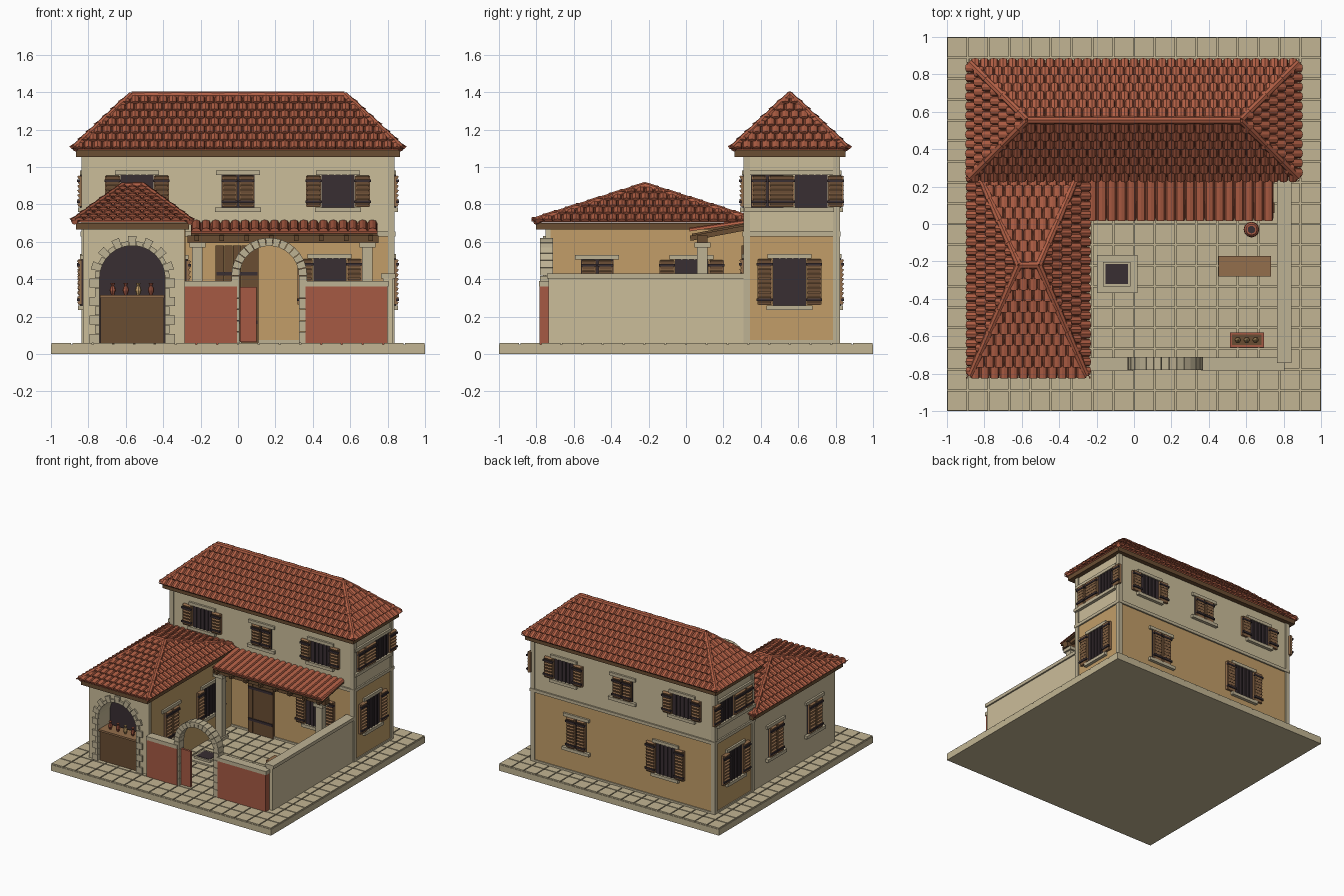
import bpy, bmesh, math
from mathutils import Vector, Matrix

if "Cube" in bpy.data.objects:
    bpy.data.objects.remove(bpy.data.objects["Cube"])

def lin(c):
    return tuple((v / 255 / 12.92) if v < 10 else ((v / 255 + 0.055) / 1.055) ** 2.4 for v in c) + (1,)

COL = {"beige_plaster": (203, 189, 154), "ochre_plaster": (194, 158, 104), "roof_clay": (176, 94, 68),
       "red_plaster": (166, 90, 68), "paving_stone": (194, 181, 147), "trim_stone": (190, 178, 148),
       "dark_wood": (106, 77, 50), "shutter_wood": (148, 110, 76), "dark_opening": (56, 46, 50)}
MATS = {}
for k, c in COL.items():
    MATS[k] = bpy.data.materials.new(k)
    MATS[k].diffuse_color = lin(c)
PARTS = {}

def part(name, mat):
    if name not in PARTS:
        PARTS[name] = (bmesh.new(), mat)
    return PARTS[name][0]

def box(name, mat, x0, x1, y0, y1, z0, z1, M=Matrix()):
    m = M @ Matrix.Translation(((x0 + x1) / 2, (y0 + y1) / 2, (z0 + z1) / 2)) @ Matrix.Diagonal((x1 - x0, y1 - y0, z1 - z0, 1))
    bmesh.ops.create_cube(part(name, mat), size=1, matrix=m)

def prism(name, mat, pts, y0, y1):
    # xz outline extruded along y
    bm = part(name, mat)
    a = [bm.verts.new((x, y0, z)) for x, z in pts]
    b = [bm.verts.new((x, y1, z)) for x, z in pts]
    bm.faces.new(a)
    bm.faces.new(b[::-1])
    for i in range(len(a)):
        j = (i + 1) % len(a)
        bm.faces.new((a[i], b[i], b[j], a[j]))

def lathe(name, mat, x, y, z, prof, n=10):
    bm = part(name, mat)
    rings = [[bm.verts.new((x + r * math.cos(i * 2 * math.pi / n), y + r * math.sin(i * 2 * math.pi / n), z + h))
              for i in range(n)] for r, h in prof]
    for a, b in zip(rings, rings[1:]):
        for i in range(n):
            bm.faces.new((a[i], a[(i + 1) % n], b[(i + 1) % n], b[i]))
    bm.faces.new(rings[0][::-1])
    bm.faces.new(rings[-1])

def rod(name, mat, p, q, r, n=8):
    p, q = Vector(p), Vector(q)
    d = q - p
    m = Matrix.Translation((p + q) / 2) @ d.to_track_quat('Z', 'Y').to_matrix().to_4x4()
    bmesh.ops.create_cone(part(name, mat), cap_ends=True, segments=n, radius1=r, radius2=r, depth=d.length, matrix=m)

def slope(name, A, B, C, D, row, col):
    # barrel tiles laid on one slope, then cut along the hips
    A, B, C, D = map(Vector, (A, B, C, D))
    u = (B - A).normalized()
    n = u.cross(D - A).normalized()
    v = n.cross(u)
    W, L = (B - A).length, (D - A).dot(v)
    nr, nc = max(1, round(L / row)), round(W / col)
    dr, dc = L / nr, W / nc
    t = bmesh.new()
    for r in range(nr):
        for c in range(-1, nc + 1):
            uc = (c + 0.5 + 0.5 * (r % 2)) * dc
            ends = []
            for vv, lift in ((r * dr - 0.008, 0.013), ((r + 1) * dr, 0.0)):
                ends.append([t.verts.new(A + u * (uc - math.cos(k * math.pi / 4) * dc * 0.49) + v * vv
                             + n * (lift + 0.019 * math.sin(k * math.pi / 4))) for k in range(5)])
            lo, hi = ends
            for k in range(4):
                t.faces.new((lo[k], lo[k + 1], hi[k + 1], hi[k]))
            t.faces.new(lo[::-1])
    for co, no in ((A, n.cross(D - A)), (B, (C - B).cross(n))):
        bmesh.ops.bisect_plane(t, geom=t.verts[:] + t.edges[:] + t.faces[:], plane_co=co, plane_no=no.normalized(), clear_outer=True)
    t.faces.new([t.verts.new(p) for p in ((A, B, C) if C == D else (A, B, C, D))])
    me = bpy.data.meshes.new("tmp")
    t.to_mesh(me)
    t.free()
    part(name, "roof_clay").from_mesh(me)
    bpy.data.meshes.remove(me)

def hip_roof(name, x0, x1, y0, y1, z0, z1, rx0, rx1):
    yr = (y0 + y1) / 2
    a, b, c, d = (x0, y0, z0), (x1, y0, z0), (x1, y1, z0), (x0, y1, z0)
    p, q = (rx0, yr, z1), (rx1, yr, z1)
    for s in ((a, b, q, p), (c, d, p, q), (b, c, q, q), (d, a, p, p)):
        slope(name + "_tiles", *s, 0.06, 0.05)
    for e in ((a, p), (d, p), (b, q), (c, q), (p, q)):
        s, f = [Vector(k) + Vector((0, 0, 0.008)) for k in e]
        k = max(1, round((f - s).length / 0.07))
        for i in range(k):
            rod(name + "_ridge_caps", "roof_clay", s.lerp(f, i / k), s.lerp(f, (i + 1) / k), 0.02 + 0.002 * (i % 2))
    box(name + "_fascia", "dark_wood", x0 + 0.008, x1 - 0.008, y0 + 0.008, y1 - 0.008, z0 - 0.037, z0 - 0.001)

def voussoirs(name, cx, cz, r0, r1, r2, y0, y1, n, zb, nj):
    # arch stones alternating r1/r2, with jamb stones below
    for i in range(n):
        a, b = math.pi * (i + 0.03) / n, math.pi * (i + 0.97) / n
        R = r2 if i % 2 else r1
        prism(name, "trim_stone", [(cx + r * math.cos(t), cz + r * math.sin(t))
              for r, t in ((r0, a), (R, a), (R, b), (r0, b))], y0, y1)
    h = (cz - zb) / nj
    for j in range(nj):
        R = r1 if j % 2 else r2
        for s in (-1, 1):
            xa, xb = sorted((cx + s * r0, cx + s * R))
            box(name, "trim_stone", xa, xb, y0, y1, zb + j * h, zb + (j + 0.96) * h)

def window(x, y, ang, z0, z1, is_open, w=0.175):
    M = Matrix.Translation((x, y, 0)) @ Matrix.Rotation(math.radians(ang), 4, 'Z')
    h = w / 2
    box("window_lintels", "trim_stone", -h - 0.03, h + 0.03, -0.016, 0.01, z1, z1 + 0.025, M)
    box("window_sills", "trim_stone", -h - 0.035, h + 0.035, -0.025, 0.01, z0 - 0.025, z0, M)
    box("window_panes", "dark_opening", -h, h, -0.006, 0.01, z0, z1, M)
    if is_open:
        for i in range(1, 5):
            bx = -h + w * i / 5
            box("window_bars", "dark_opening", bx - 0.004, bx + 0.004, -0.014, -0.004, z0, z1, M)
    for s in (-1, 1):
        a, b = sorted((s * h, s * 2 * h)) if is_open else sorted((s * 0.003, s * h))
        box("shutter_frames", "shutter_wood", a + 0.003, b - 0.003, -0.018, 0, z0 + 0.004, z1 - 0.004, M)
        n = round((z1 - z0) / 0.026)
        for i in range(n):
            zc = z0 + (i + 0.5) * (z1 - z0) / n
            S = M @ Matrix.Translation((0, -0.02, zc)) @ Matrix.Rotation(0.5, 4, 'X')
            box("shutter_slats", "shutter_wood", a + 0.01, b - 0.01, -0.006, 0.006, -0.009, 0.009, S)
        for zz in (z0 + 0.03, z1 - 0.03):
            box("shutter_hinges", "dark_opening", a, b, -0.031, -0.015, zz - 0.007, zz + 0.007, M)

# paved base
box("base_slab", "paving_stone", -1, 1, -1, 1, 0, 0.05)
g = 2 / 18
for i in range(18):
    for j in range(18):
        box("paving_tiles", "paving_stone", -1 + i * g + 0.004, -1 + (i + 1) * g - 0.004,
            -1 + j * g + 0.004, -1 + (j + 1) * g - 0.004, 0.045, 0.06)

# main house
box("ground_floor", "ochre_plaster", -0.83, 0.83, 0.315, 0.815, 0.05, 0.64)
box("upper_floor", "beige_plaster", -0.83, 0.83, 0.315, 0.815, 0.64, 1.06)
box("string_course", "trim_stone", -0.842, 0.842, 0.303, 0.827, 0.63, 0.655)
box("plinth", "trim_stone", -0.838, 0.838, 0.307, 0.823, 0.05, 0.075)
for x in (-0.82, 0.82):
    for y in (0.325, 0.805):
        box("corner_posts", "trim_stone", x - 0.018, x + 0.018, y - 0.018, y + 0.018, 0.05, 1.06)
hip_roof("main_roof", -0.875, 0.875, 0.25, 0.86, 1.092, 1.375, -0.57, 0.57)

# shop wing with arched front
cx, cz, r = -0.565, 0.405, 0.175
arc = [(cx - r * math.cos(i * math.pi / 16), cz + r * math.sin(i * math.pi / 16)) for i in range(17)]
prism("wing_front_wall", "beige_plaster", [(-0.83, 0.05), (cx - r, 0.05)] + arc +
      [(cx + r, 0.05), (-0.285, 0.05), (-0.285, 0.67), (-0.83, 0.67)], -0.75, -0.6)
box("wing_body", "beige_plaster", -0.83, -0.285, -0.6, 0.32, 0.05, 0.67)
box("wing_courtyard_plaster", "ochre_plaster", -0.287, -0.28, -0.725, 0.318, 0.055, 0.668)
box("shop_dark_back", "dark_opening", cx - r, cx + r, -0.607, -0.598, 0.06, 0.6)
voussoirs("shop_arch_stones", cx, cz, 0.175, 0.2, 0.228, -0.765, -0.74, 15, 0.06, 7)
box("shop_counter", "dark_wood", cx - 0.17, cx + 0.17, -0.745, -0.64, 0.055, 0.30)
box("shop_counter_top", "shutter_wood", cx - 0.173, cx + 0.173, -0.755, -0.63, 0.30, 0.315)
for i, x in enumerate((-0.67, -0.6, -0.533, -0.465)):
    lathe("counter_jars_%d" % (i + 1), "ochre_plaster" if i == 2 else "red_plaster", x, -0.7, 0.315,
          [(0.008, 0), (0.017, 0.025), (0.014, 0.04), (0.007, 0.05), (0.013, 0.065)], 8)
hip_roof("wing_roof", -0.875, -0.255, -0.81, 0.37, 0.703, 0.89, -0.615, -0.51)

# porch lean-to
slope("porch_roof_tiles", (-0.25, 0.03, 0.645), (0.745, 0.03, 0.645), (0.745, 0.32, 0.70), (-0.25, 0.32, 0.70), 0.4, 0.052)
T = Matrix.Translation((0, 0.03, 0.645)) @ Matrix.Rotation(math.atan(0.055 / 0.29), 4, 'X')
box("porch_boarding", "dark_wood", -0.25, 0.745, 0.002, 0.29, -0.014, -0.002, T)
for i in range(8):
    x = -0.22 + i * 0.133
    box("porch_rafters", "dark_wood", x - 0.012, x + 0.012, -0.012, 0.28, -0.038, -0.01, T)
box("porch_beam", "dark_wood", -0.27, 0.75, 0.06, 0.115, 0.595, 0.635)
for x in (-0.217, 0.692):
    box("porch_posts", "trim_stone", x - 0.028, x + 0.028, 0.06, 0.116, 0.05, 0.6)
    box("porch_post_caps", "trim_stone", x - 0.042, x + 0.042, 0.046, 0.13, 0.57, 0.597)
    box("porch_post_feet", "trim_stone", x - 0.04, x + 0.04, 0.048, 0.128, 0.05, 0.085)

# front door of planks
for i in range(5):
    box("door_planks", "dark_wood", -0.12 + i * 0.046 + 0.001, -0.12 + (i + 1) * 0.046 - 0.001, 0.298, 0.32, 0.06, 0.58)
for z in (0.17, 0.43):
    box("door_straps", "dark_opening", -0.115, 0.105, 0.291, 0.3, z - 0.01, z + 0.01)

# windows: upper, then ground
for y, a in ((0.315, 0), (0.815, 180)):
    for x in (-0.54, 0, 0.535):
        window(x, y, a, 0.785, 0.957, x != 0)
for s in (-1, 1):
    window(s * 0.83, 0.435, s * 90, 0.785, 0.957, False)
    window(s * 0.83, 0.67, s * 90, 0.785, 0.957, True)
    window(s * 0.83, 0.553, s * 90, 0.26, 0.51, True)
window(0.49, 0.315, 0, 0.26, 0.51, True)
window(0.42, 0.815, 180, 0.26, 0.51, False)
window(-0.39, 0.815, 180, 0.26, 0.51, True)
window(-0.281, -0.475, 90, 0.26, 0.505, False)
window(-0.281, 0.03, 90, 0.26, 0.505, True)
window(-0.83, -0.475, -90, 0.26, 0.505, False)
window(-0.83, 0.03, -90, 0.26, 0.505, False)

# courtyard walls, gate arch and gate leaf
box("side_wall", "beige_plaster", 0.775, 0.83, -0.735, 0.32, 0.05, 0.41)
box("side_wall_cap", "trim_stone", 0.765, 0.842, -0.742, 0.315, 0.405, 0.432)
for a, b in ((-0.285, -0.005), (0.36, 0.8)):
    box("front_wall", "red_plaster", a, b, -0.783, -0.725, 0.05, 0.365)
    box("front_wall_cap", "trim_stone", a, b + 0.005 * (a > 0), -0.787, -0.715, 0.362, 0.392)
voussoirs("gate_arch_stones", 0.167, 0.42, 0.158, 0.202, 0.202, -0.781, -0.712, 15, 0.06, 6)
box("gate_leaf", "red_plaster", 0.012, 0.1, -0.76, -0.742, 0.065, 0.36)

# pool, table, planter and pot in the courtyard
box("pool_step", "trim_stone", -0.197, 0.02, -0.37, -0.165, 0.05, 0.072)
box("pool_rim", "trim_stone", -0.165, -0.02, -0.335, -0.202, 0.06, 0.088)
box("pool_water", "dark_opening", -0.152, -0.033, -0.322, -0.215, 0.08, 0.091)
box("table_top", "shutter_wood", 0.452, 0.732, -0.28, -0.17, 0.18, 0.2)
for x in (0.475, 0.71):
    for y in (-0.262, -0.188):
        box("table_legs", "dark_wood", x - 0.01, x + 0.01, y - 0.01, y + 0.01, 0.055, 0.185)
box("planter_box", "red_plaster", 0.512, 0.695, -0.66, -0.58, 0.055, 0.13)
box("planter_soil", "dark_wood", 0.525, 0.682, -0.648, -0.592, 0.125, 0.134)
for x in (0.555, 0.603, 0.65):
    lathe("planter_sprouts", "ochre_plaster", x, -0.62, 0.13, [(0.008, 0), (0.016, 0.02), (0.003, 0.045)], 6)
lathe("courtyard_pot", "red_plaster", 0.628, -0.03, 0.058,
      [(0.02, 0), (0.042, 0.05), (0.04, 0.085), (0.022, 0.115), (0.03, 0.135)], 12)
lathe("pot_mouth", "dark_opening", 0.628, -0.03, 0.19, [(0.02, 0), (0.02, 0.006)], 12)

# turn every collected part into an object
for name, (bm, mat) in PARTS.items():
    if not name.endswith("roof_tiles"):
        bmesh.ops.recalc_face_normals(bm, faces=bm.faces[:])
    me = bpy.data.meshes.new(name)
    bm.to_mesh(me)
    bm.free()
    me.materials.append(MATS[mat])
    bpy.context.collection.objects.link(bpy.data.objects.new(name, me))

for m in bpy.data.materials:
    if m.users and not m.is_grease_pencil:
        m.use_nodes = True
        m.node_tree.nodes["Principled BSDF"].inputs["Base Color"].default_value = m.diffuse_color
